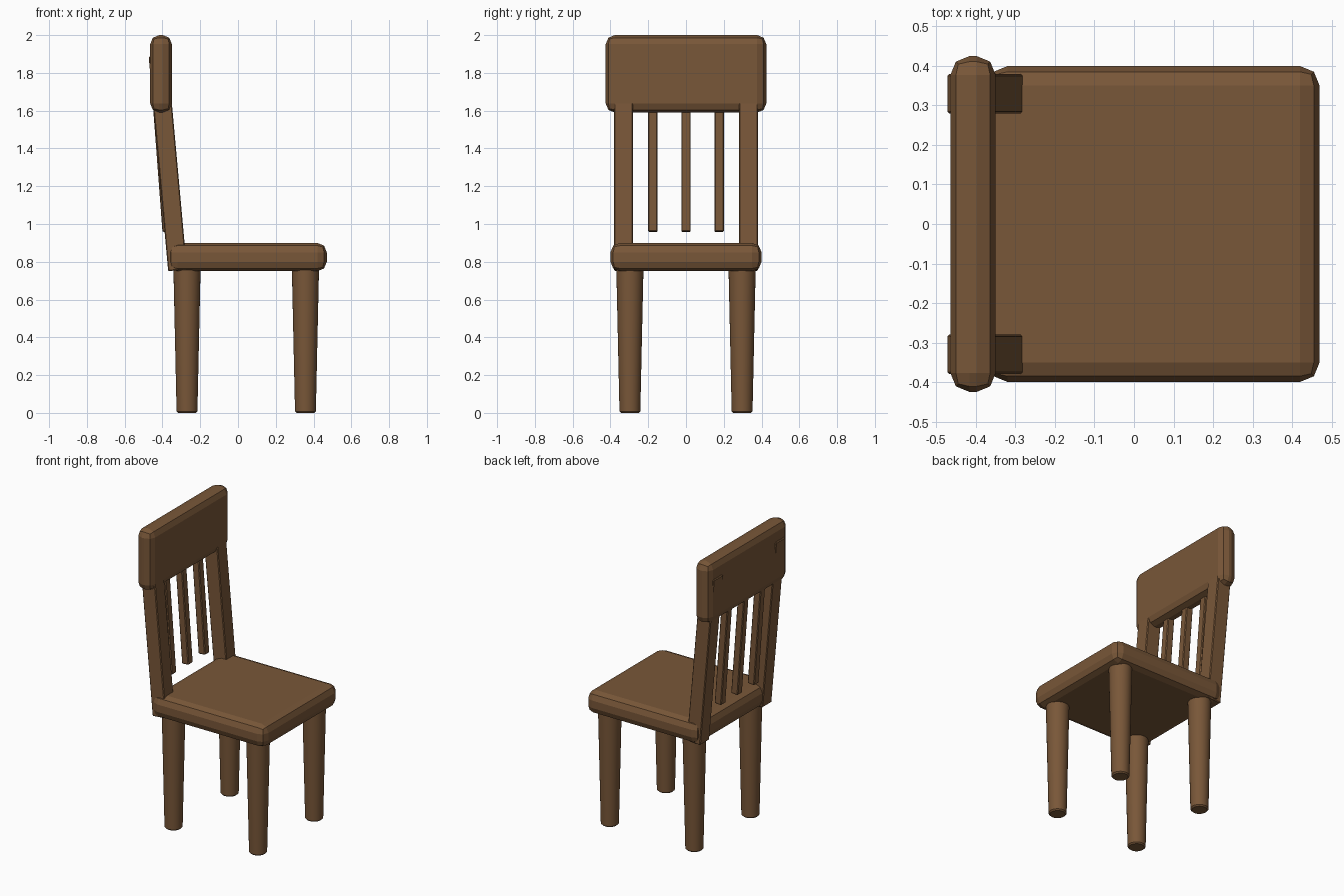
import bpy
import math
from mathutils import Vector

if "Cube" in bpy.data.objects:
    bpy.data.objects.remove(bpy.data.objects["Cube"], do_unlink=True)

wood = bpy.data.materials.new("brown_wood")
wood.use_nodes = True
BROWN = (0.19, 0.095, 0.04, 1)
wood.diffuse_color = BROWN
wood.node_tree.nodes["Principled BSDF"].inputs["Base Color"].default_value = BROWN


def finish(obj, name, bevel, segments):
    obj.name = name
    obj.data.materials.append(wood)
    mod = obj.modifiers.new("rounded_edges", "BEVEL")
    mod.width = bevel
    mod.segments = segments
    mod.limit_method = "ANGLE"
    mod.angle_limit = math.radians(40)
    return obj


def box(name, low, high, bevel, segments=2):
    """Rounded box between two corners."""
    low, high = Vector(low), Vector(high)
    bpy.ops.mesh.primitive_cube_add(size=1, location=(low + high) / 2)
    obj = bpy.context.object
    obj.scale = high - low
    bpy.ops.object.transform_apply(location=False, rotation=False, scale=True)
    return finish(obj, name, bevel, segments)


def leaning_bar(name, x_bottom, x_top, y, z_bottom, z_top, thickness):
    """Square bar leaning backwards between two centre points."""
    a, b = Vector((x_bottom, y, z_bottom)), Vector((x_top, y, z_top))
    t = thickness / 2
    length = (b - a).length / 2
    obj = box(name, (-t, -t, -length), (t, t, length), 0.005, 1)
    obj.location = (a + b) / 2
    obj.rotation_euler.y = math.atan2(b.x - a.x, b.z - a.z)


# Seat and head board
box("seat", (-0.37, -0.4, 0.75), (0.47, 0.4, 0.9), 0.05)
box("head_board", (-0.465, -0.425, 1.59), (-0.35, 0.425, 2.0), 0.048)

# Tapered round legs and back posts, one pair per side
for side, y_sign in (("right", -1), ("left", 1)):
    for place, x in (("back", -0.27), ("front", 0.357)):
        bpy.ops.mesh.primitive_cone_add(vertices=32, radius1=0.055, radius2=0.072,
                                        depth=0.77, location=(x, y_sign * 0.297, 0.385))
        leg = finish(bpy.context.object, f"{place}_leg_{side}", 0.008, 1)
        bpy.ops.object.shade_smooth_by_angle(angle=math.radians(30))
    leaning_bar(f"back_post_{side}", -0.32, -0.423, y_sign * 0.33, 0.755, 1.89, 0.1)

# Slim slats hanging from the head board
for i in range(3):
    leaning_bar(f"back_slat_{i + 1}", -0.375, -0.427, (i - 1) * 0.175, 0.96, 1.65, 0.05)
